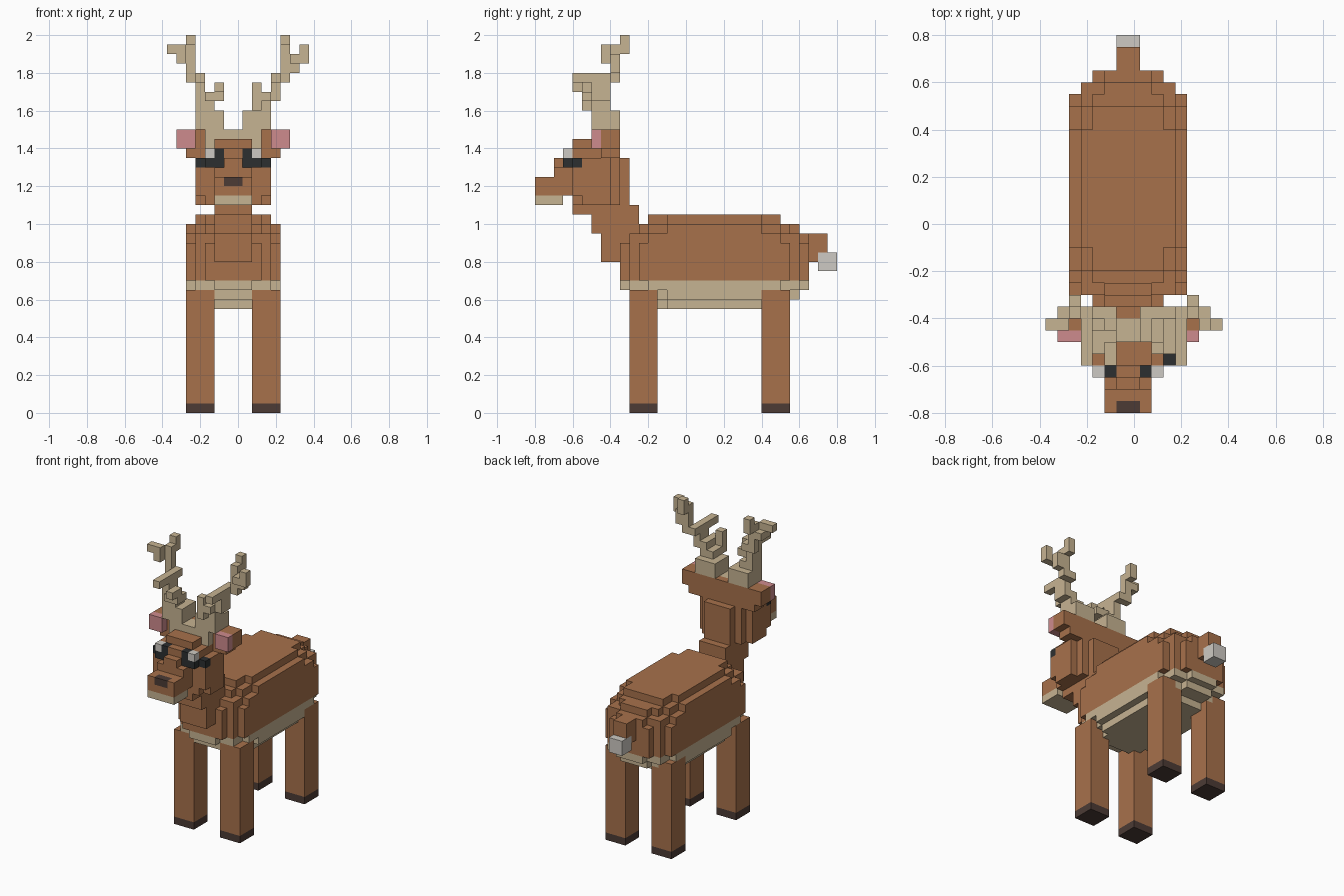
import bpy
import bmesh
from mathutils import Vector

UNIT = 0.05          # edge of one cube
MIDDLE = -0.025      # symmetry plane of the body

cube = bpy.data.objects.get("Cube")
if cube:
    bpy.data.objects.remove(cube)


def to_linear(channel):
    value = channel / 255
    return value / 12.92 if value <= 0.04045 else ((value + 0.055) / 1.055) ** 2.4


def make_material(name, red, green, blue):
    colour = (to_linear(red), to_linear(green), to_linear(blue), 1)
    material = bpy.data.materials.new(name)
    material.use_nodes = True
    material.diffuse_color = colour
    shader = next(n for n in material.node_tree.nodes if n.type == 'BSDF_PRINCIPLED')
    shader.inputs["Base Color"].default_value = colour
    shader.inputs["Roughness"].default_value = 0.9
    return material


brown = make_material("brown fur", 167, 113, 75)
tan = make_material("tan fur", 198, 179, 146)
pink = make_material("ear pink", 206, 139, 141)
hoof_dark = make_material("hoof dark", 76, 59, 53)
black = make_material("eye black", 44, 47, 48)
white = make_material("soft white", 206, 202, 195)


def cells_of(box):
    x0, x1, y0, y1, z0, z1 = box
    return {(x, y, z) for x in range(x0, x1) for y in range(y0, y1) for z in range(z0, z1)}


def part(name, material, boxes, mirror=False):
    """Merge boxes on the cube grid into one shell, keeping only outer faces."""
    cells = set()
    for box in boxes:
        cells |= cells_of(box)
    if mirror:
        cells |= {(-x - 1, y, z) for x, y, z in cells}

    bm = bmesh.new()
    for cell in cells:
        for axis in range(3):
            for side in (0, 1):
                neighbour = list(cell)
                neighbour[axis] += 1 if side else -1
                if tuple(neighbour) in cells:
                    continue
                u, v = (axis + 1) % 3, (axis + 2) % 3
                corners = []
                for du, dv in ((0, 0), (1, 0), (1, 1), (0, 1)):
                    point = Vector(cell)
                    point[axis] += side
                    point[u] += du
                    point[v] += dv
                    corners.append(bm.verts.new(point * UNIT + Vector((MIDDLE, 0, 0))))
                bm.faces.new(corners if side else corners[::-1])
    bmesh.ops.remove_doubles(bm, verts=bm.verts, dist=UNIT / 100)
    mesh = bpy.data.meshes.new(name)
    bm.to_mesh(mesh)
    bm.free()
    mesh.materials.append(material)
    obj = bpy.data.objects.new(name, mesh)
    bpy.context.collection.objects.link(obj)
    return obj


# Rounded body: half width and half length of each layer, from the outside in
LAYERS = [
    [(4, 5), (3, 7)],
    [(5, 5), (4, 7), (3, 8), (2, 9)],
    [(5, 7), (4, 9), (2, 10)],
    [(5, 8), (4, 9), (3, 10)],
]
BOTTOM, TOP, BELLY_TOP, CENTRE_Y = 11, 21, 14, 3


def body_boxes(low, high):
    boxes = []
    for z in range(low, high):
        depth = min(z - BOTTOM, TOP - 1 - z, len(LAYERS) - 1)
        for half_x, half_y in LAYERS[depth]:
            boxes.append((-half_x, half_x, CENTRE_Y - half_y, CENTRE_Y + half_y, z, z + 1))
    return boxes


part("body", brown, body_boxes(BELLY_TOP, TOP))
part("belly", tan, body_boxes(BOTTOM, BELLY_TOP))

# Legs and hooves
for end, y in (("front", -6), ("back", 8)):
    for side, x in (("right", -5), ("left", 2)):
        part(f"{end}_{side}_leg", brown, [(x, x + 3, y, y + 3, 1, 13)])
        part(f"{end}_{side}_hoof", hoof_dark, [(x, x + 3, y, y + 3, 0, 1)])

# Tail
part("tail", brown, [(-1, 1, 12, 15, 17, 19), (-1, 1, 13, 14, 16, 17)])
part("tail_tip", white, [(-1, 1, 14, 16, 15, 17)])

# Neck
part("neck", brown, [
    (-2, 2, -9, -6, 16, 19),
    (-2, 2, -10, -5, 19, 21),
    (-2, 2, -12, -5, 21, 22),
])

# Head with cheeks, brow, crown and back of the skull
part("head", brown, [
    (0, 3, -12, -7, 22, 28),
    (0, 2, -13, -6, 23, 26),
    (0, 2, -7, -6, 22, 27),
    (0, 4, -12, -8, 23, 26),
    (0, 4, -11, -8, 22, 27),
    (0, 1, -13, -12, 25, 28),
    (0, 2, -12, -10, 28, 29),
    (0, 4, -8, -7, 27, 30),
    (3, 4, -9, -8, 27, 30),
], mirror=True)

# Muzzle, chin and nose
part("muzzle", brown, [
    (0, 2, -15, -13, 23, 25),
    (1, 2, -16, -15, 23, 25),
    (0, 1, -16, -15, 23, 24),
    (0, 2, -14, -13, 25, 26),
    (0, 1, -14, -13, 26, 27),
], mirror=True)
part("chin", tan, [(-2, 2, -16, -13, 22, 23)])
part("nose", hoof_dark, [(-1, 1, -16, -15, 24, 25)])

# Eyes
part("eyes", black, [
    (1, 3, -13, -12, 26, 27),
    (1, 2, -13, -12, 27, 28),
    (3, 4, -12, -11, 26, 27),
], mirror=True)
part("eye_highlights", white, [(2, 3, -13, -12, 27, 28)], mirror=True)

# Ears
part("ears", brown, [(4, 6, -9, -7, 28, 30), (4, 5, -9, -7, 27, 28)], mirror=True)
part("inner_ears", pink, [(4, 6, -10, -9, 28, 30)], mirror=True)

# Antlers: shared base, then one branching stem per side
part("antler_base", tan, [(0, 3, -10, -8, 28, 30), (1, 4, -10, -7, 30, 32)], mirror=True)
part("right_antler", tan, [
    (-4, -2, -10, -8, 32, 33),
    (-4, -3, -10, -8, 33, 35),
    (-3, -1, -11, -9, 33, 34),
    (-2, -1, -12, -10, 34, 35),
    (-4, -3, -12, -7, 35, 36),
    (-5, -4, -8, -7, 35, 39),
    (-6, -5, -9, -7, 37, 38),
    (-7, -5, -9, -8, 38, 39),
    (-5, -4, -7, -6, 38, 40),
])
part("left_antler", tan, [
    (2, 4, -10, -8, 32, 33),
    (2, 3, -11, -10, 32, 35),
    (3, 4, -11, -9, 33, 34),
    (3, 5, -10, -8, 33, 34),
    (4, 5, -10, -8, 34, 35),
    (4, 5, -12, -7, 35, 36),
    (5, 6, -8, -7, 35, 39),
    (6, 7, -8, -7, 36, 38),
    (6, 7, -9, -8, 37, 38),
    (7, 8, -9, -8, 37, 39),
    (5, 6, -7, -6, 38, 40),
])
